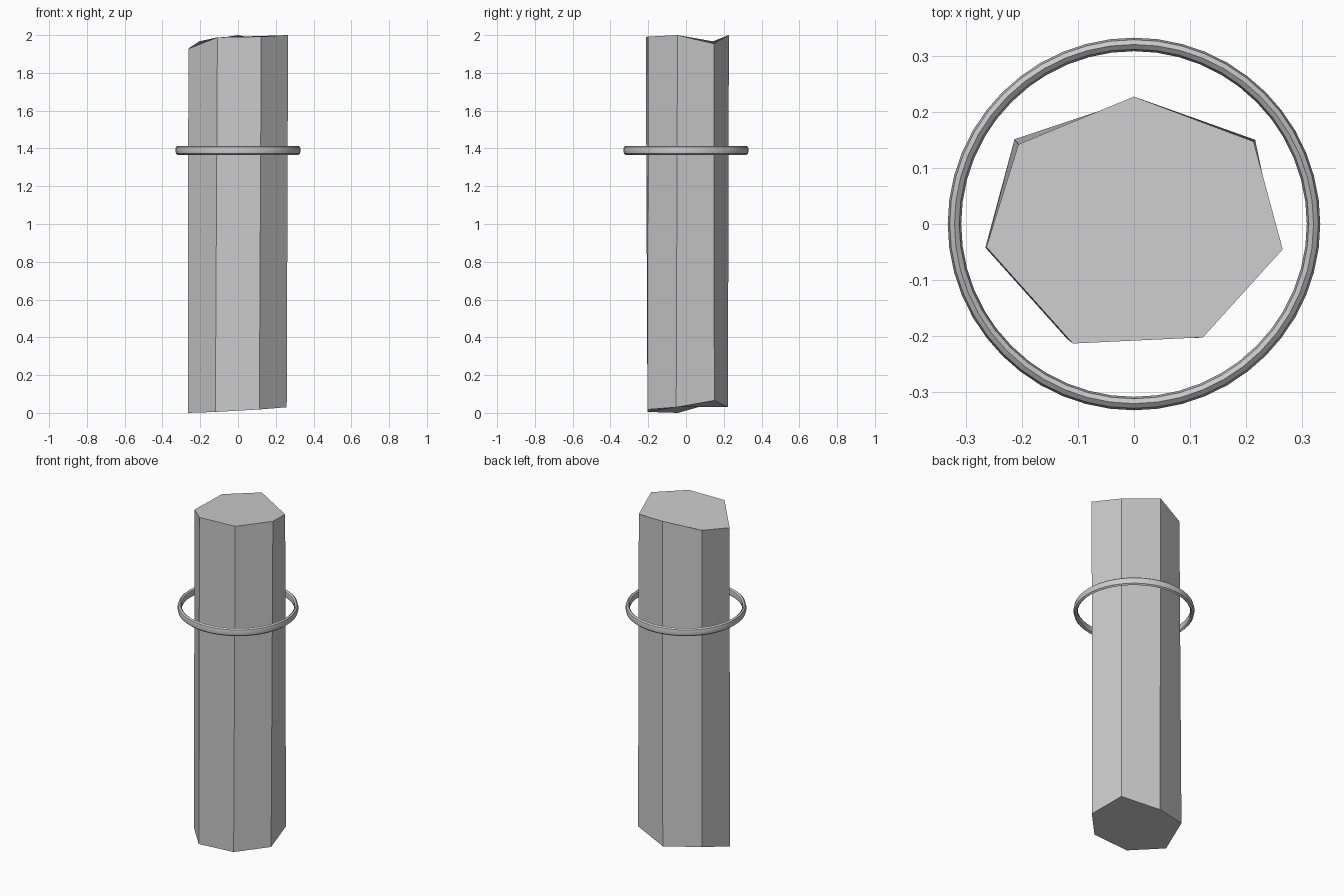
import bpy, bmesh

if "Cube" in bpy.data.objects:
    bpy.data.objects.remove(bpy.data.objects["Cube"])

# Seven-sided column: bottom and top corners, slightly uneven
bottom = [(0, .222, .03), (-.213, .151, .055), (-.265, -.042, 0), (-.12, -.204, .005),
          (.113, -.203, .018), (.258, -.052, .03), (.216, .15, .066)]
top = [(0, .227, 2.0), (-.206, .142, 1.967), (-.263, -.041, 1.928), (-.109, -.213, 1.988),
       (.123, -.202, 1.992), (.265, -.045, 2.0), (.213, .147, 1.955)]

bm = bmesh.new()
lo = [bm.verts.new(p) for p in bottom]
hi = [bm.verts.new(p) for p in top]
n = len(lo)
bm.faces.new(lo[::-1])
bm.faces.new(hi)
for i in range(n):
    j = (i + 1) % n
    bm.faces.new((lo[i], lo[j], hi[j], hi[i]))
bmesh.ops.recalc_face_normals(bm, faces=bm.faces)
mesh = bpy.data.meshes.new("column")
bm.to_mesh(mesh)
bm.free()
column = bpy.data.objects.new("column", mesh)
bpy.context.collection.objects.link(column)

# Floating hoop, taller than it is thick
bpy.ops.mesh.primitive_torus_add(major_radius=.32, minor_radius=.012,
                                 major_segments=48, minor_segments=8,
                                 location=(0, 0, 1.39))
hoop = bpy.context.object
hoop.name = "hoop"
hoop.scale.z = 2
bpy.ops.object.transform_apply(location=False, rotation=False, scale=True)
bpy.ops.object.shade_smooth_by_angle()
